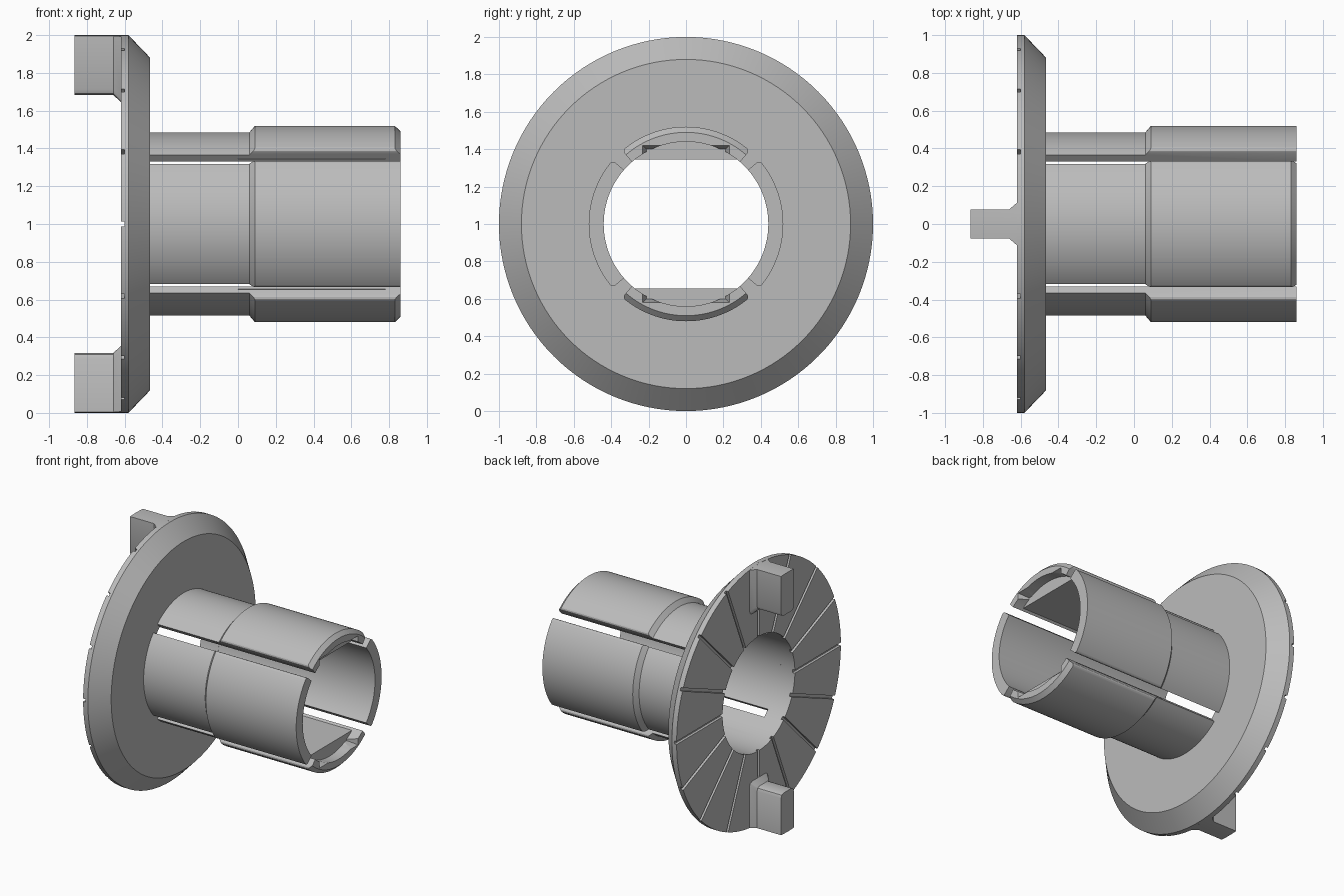
import bpy, bmesh, math
from math import sin, cos, radians, sqrt
from mathutils import Matrix, Vector

cube = bpy.data.objects.get("Cube")
if cube:
    bpy.data.objects.remove(cube, do_unlink=True)

grey = bpy.data.materials.new("plain_grey")
grey.use_nodes = True
grey.diffuse_color = (0.5, 0.5, 0.5, 1)
grey.node_tree.nodes["Principled BSDF"].inputs["Base Color"].default_value = (0.5, 0.5, 0.5, 1)

AXIS_Z = 1.0


def finish(bm, name):
    """Turn a bmesh, built around the x axis, into an object at axis height."""
    bmesh.ops.recalc_face_normals(bm, faces=bm.faces)
    bmesh.ops.translate(bm, verts=bm.verts, vec=(0, 0, AXIS_Z))
    mesh = bpy.data.meshes.new(name)
    bm.to_mesh(mesh)
    bm.free()
    mesh.materials.append(grey)
    ob = bpy.data.objects.new(name, mesh)
    bpy.context.collection.objects.link(ob)
    return ob


def lathe(profile, centre=0, half=180, steps=128):
    """Revolve an (x, radius) outline about x; angle is measured from +y to +z."""
    bm = bmesh.new()
    full = half >= 180
    rings = []
    for i in range(steps if full else steps + 1):
        a = radians(centre - half + 2 * half * i / steps)
        rings.append([bm.verts.new((x, r * cos(a), r * sin(a))) for x, r in profile])
    n = len(profile)
    for i in range(steps):
        a, b = rings[i], rings[(i + 1) % len(rings)]
        for k in range(n):
            bm.faces.new((a[k], a[(k + 1) % n], b[(k + 1) % n], b[k]))
    if not full:
        bm.faces.new(rings[0])
        bm.faces.new(rings[-1])
        # round the long outer corners of the grip
        ends = {v for ring in (rings[0], rings[-1]) for v in ring}
        outer = [e for e in bm.edges if all(v in ends and v.co.yz.length > 0.515 for v in e.verts)
                 and abs(e.verts[0].co.x - e.verts[1].co.x) > 0.5]
        bmesh.ops.bevel(bm, geom=outer, offset=0.02, segments=3, profile=0.5,
                        affect='EDGES', clamp_overlap=True)
    return bm


def loft(sections):
    """Solid through (x, [(y, z), ...]) sections."""
    bm = bmesh.new()
    loops = [[bm.verts.new((x, y, z)) for y, z in pts] for x, pts in sections]
    n = len(loops[0])
    for a, b in zip(loops, loops[1:]):
        for k in range(n):
            bm.faces.new((a[k], a[(k + 1) % n], b[(k + 1) % n], b[k]))
    bm.faces.new(loops[0])
    bm.faces.new(loops[-1])
    return bm


def flip(bm, side):
    """Turn half a revolution about the axis for the lower copy."""
    if side < 0:
        bmesh.ops.rotate(bm, verts=bm.verts, cent=(0, 0, 0), matrix=Matrix.Rotation(math.pi, 3, 'X'))
    return bm


def carve(ob, cutter):
    """Subtract cutter from ob and bake the result."""
    mod = ob.modifiers.new("cut", 'BOOLEAN')
    mod.operation = 'DIFFERENCE'
    mod.solver = 'EXACT'
    mod.object = cutter
    dg = bpy.context.evaluated_depsgraph_get()
    mesh = bpy.data.meshes.new_from_object(ob.evaluated_get(dg))
    ob.modifiers.clear()
    ob.data = mesh
    bpy.data.objects.remove(cutter, do_unlink=True)


parts = []

# Flange disc with chamfered rim and sixteen radial grooves on its back
flange = finish(lathe([(-0.62, 0.44), (-0.62, 1), (-0.58, 1), (-0.465, 0.88), (-0.465, 0.44)]), "flange")
grooves = bmesh.new()
for i in range(16):
    m = (Matrix.Rotation(radians(22.5 * i), 4, 'X') @ Matrix.Translation((-0.62, 0.72, 0))
         @ Matrix.Diagonal((0.04, 0.64, 0.024, 1)))
    bmesh.ops.create_cube(grooves, size=1, matrix=m)
carve(flange, finish(grooves, "groove_cutter"))
parts.append(flange)

# Side sleeve tabs with square ends
base = [(-0.5, 0.44), (-0.5, 0.485), (0.06, 0.485), (0.09, 0.52)]
for name, angle in (("left_tab", 0), ("right_tab", 180)):
    parts.append(finish(lathe(base + [(0.86, 0.52), (0.86, 0.44)], angle, 41, 32), name))


def lens(r, z):
    """Circular segment above the chord at height z."""
    a = math.acos(z / r)
    return [(r * sin(a * t / 12), r * cos(a * t / 12)) for t in range(-12, 13)]


def lug_section(x, hy, low, c):
    """Rounded block outline whose outer end follows the rim."""
    left = [(-hy, low + c), (-hy + 0.3 * c, low + 0.3 * c), (-hy + c, low)]
    top = [(y, sqrt(0.999 - y * y)) for y in (hy, hy / 2, 0, -hy / 2, -hy)]
    return x, left + [(-y, z) for y, z in reversed(left)] + top


def box_section(hy, low, high):
    return [(-hy, low), (hy, low), (hy, high), (-hy, high)]


for word, side in (("upper", 1), ("lower", -1)):
    # Sleeve tab with chamfered tip and a notch inside the end
    tab = finish(lathe(base + [(0.83, 0.52), (0.86, 0.49), (0.86, 0.44)], 90 * side, 41, 32), word + "_tab")
    notch = loft([(0.78, box_section(0.21, 0.2, 0.40)), (0.90, box_section(0.245, 0.2, 0.43))])
    carve(tab, finish(flip(notch, side), "notch_cutter"))
    parts.append(tab)
    # Flat inner thickening behind the notch
    parts.append(finish(flip(loft([(0.0, lens(0.46, 0.345)), (0.78, lens(0.46, 0.345))]), side),
                        word + "_inner_flat"))
    # Drive lug on the back of the flange with a flared foot
    lug = loft([lug_section(-0.865, 0.078, 0.683, 0.03), lug_section(-0.66, 0.078, 0.683, 0.03),
                lug_section(-0.62, 0.112, 0.645, 0.03), lug_section(-0.59, 0.112, 0.645, 0.03)])
    parts.append(finish(flip(lug, side), word + "_lug"))

# Smooth curved walls, keep machined edges sharp
bpy.ops.object.select_all(action='DESELECT')
for ob in parts:
    ob.select_set(True)
bpy.context.view_layer.objects.active = parts[0]
bpy.ops.object.shade_smooth_by_angle(angle=radians(25))
